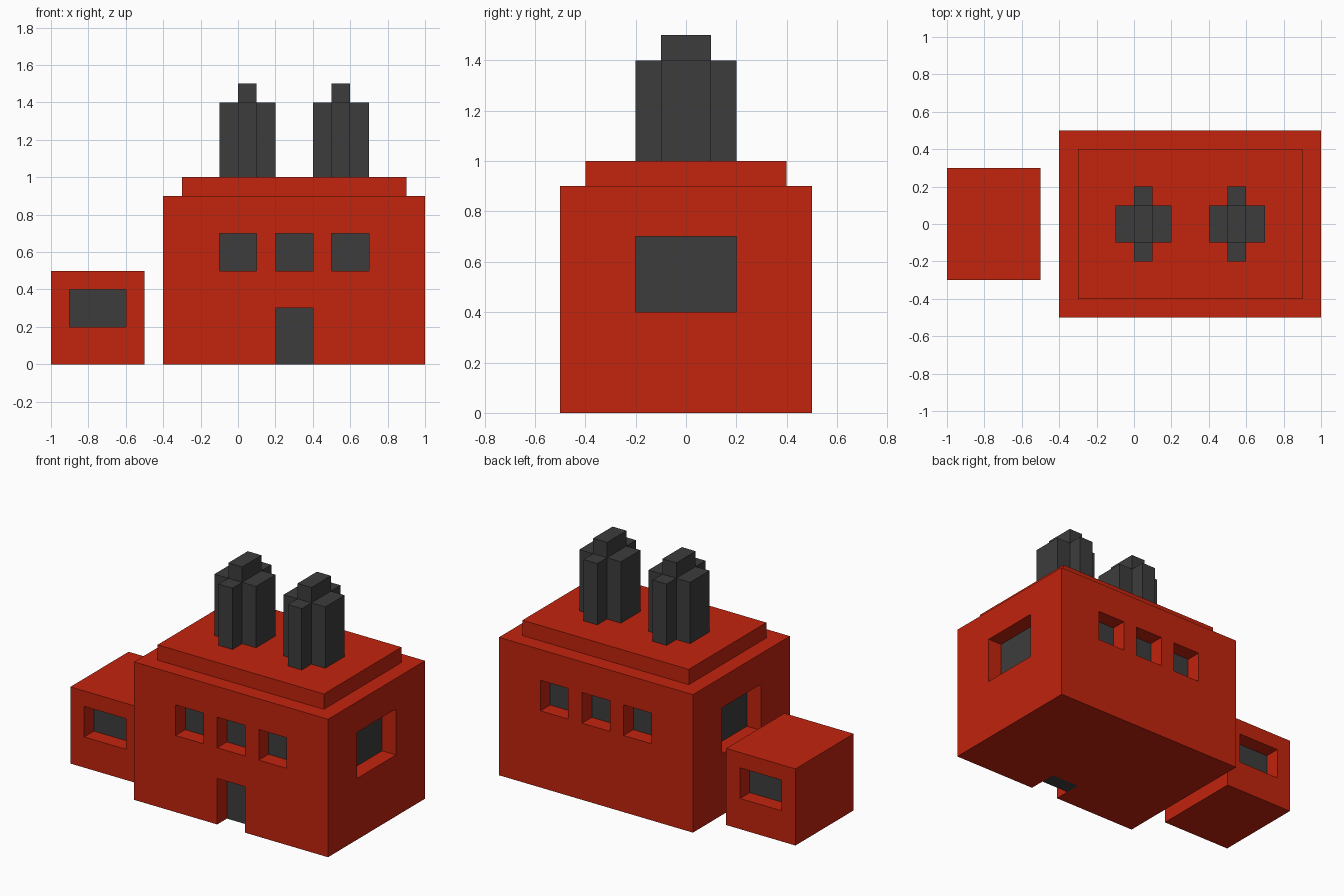
import bpy
import bmesh
from mathutils import Vector

cube = bpy.data.objects.get("Cube")
if cube:
    bpy.data.objects.remove(cube, do_unlink=True)


def material(name, rgb):
    mat = bpy.data.materials.new(name)
    mat.use_nodes = True
    mat.diffuse_color = (*rgb, 1)
    mat.node_tree.nodes["Principled BSDF"].inputs["Base Color"].default_value = (*rgb, 1)
    return mat


RED = material("brick red", (0.54, 0.017, 0.004))
GREY = material("dark grey", (0.046, 0.046, 0.046))


def boxes(name, extents, mat):
    """One object made of axis-aligned boxes given as (low corner, high corner)."""
    bm = bmesh.new()
    for lo, hi in extents:
        lo, hi = Vector(lo), Vector(hi)
        verts = bmesh.ops.create_cube(bm, size=1)["verts"]
        bmesh.ops.scale(bm, vec=hi - lo, verts=verts)
        bmesh.ops.translate(bm, vec=(lo + hi) / 2, verts=verts)
    mesh = bpy.data.meshes.new(name)
    bm.to_mesh(mesh)
    bm.free()
    mesh.materials.append(mat)
    obj = bpy.data.objects.new(name, mesh)
    bpy.context.collection.objects.link(obj)
    return obj


DEPTH = 0.1  # reveal depth, and thickness of the pane behind it


def opening(axis, wall, side, span, z0, z1):
    """Pocket and pane extents for an opening in the wall at axis = wall."""
    def extent(outer, inner, bottom):
        d = sorted((wall + side * outer, wall - side * inner))
        corners = []
        for i, z in enumerate((bottom, z1)):
            corners.append((d[i], span[i], z) if axis == "x" else (span[i], d[i], z))
        return tuple(corners)
    below = -0.05 if z0 == 0 else z0
    return extent(0.05, 2 * DEPTH, below), extent(-DEPTH, 2 * DEPTH, z0)


def cut(body, openings):
    """Carve the pockets out of the body and bake the result."""
    cutter = boxes(body.name + "_cutter", [o[0] for o in openings], RED)
    cutter.hide_render = True
    mod = body.modifiers.new("openings", "BOOLEAN")
    mod.operation = "DIFFERENCE"
    mod.solver = "EXACT"
    mod.object = cutter
    bpy.context.view_layer.update()
    graph = bpy.context.evaluated_depsgraph_get()
    baked = bpy.data.meshes.new_from_object(body.evaluated_get(graph))
    body.modifiers.clear()
    body.data = baked
    bpy.data.objects.remove(cutter, do_unlink=True)


# Main hall with three windows front and back, one on each end, and a front door
hall = boxes("main_hall", [((-0.4, -0.5, 0), (1, 0.5, 0.9))], RED)
long_windows = [opening("y", s * 0.5, s, (x, x + 0.2), 0.5, 0.7)
                for s in (-1, 1) for x in (-0.1, 0.2, 0.5)]
end_windows = [opening("x", wall, s, (-0.2, 0.2), 0.4, 0.7)
               for wall, s in ((1, 1), (-0.4, -1))]
door = opening("y", -0.5, -1, (0.2, 0.4), 0, 0.3)
cut(hall, long_windows + end_windows + [door])
boxes("hall_windows", [o[1] for o in long_windows + end_windows], GREY)
boxes("front_door", [door[1]], GREY)

# Raised roof slab
boxes("roof_slab", [((-0.3, -0.4, 0.9), (0.9, 0.4, 1))], RED)

# Detached annex with a window front and back
annex = boxes("annex", [((-1, -0.3, 0), (-0.5, 0.3, 0.5))], RED)
annex_windows = [opening("y", s * 0.3, s, (-0.9, -0.6), 0.2, 0.4) for s in (-1, 1)]
cut(annex, annex_windows)
boxes("annex_windows", [o[1] for o in annex_windows], GREY)

# Chimneys: a tall core with four lower arms in a cross
for name, x in (("right_chimney", 0), ("left_chimney", 0.5)):
    boxes(name, [
        ((x, -0.1, 1), (x + 0.1, 0.1, 1.5)),
        ((x - 0.1, -0.1, 1), (x, 0.1, 1.4)),
        ((x + 0.1, -0.1, 1), (x + 0.2, 0.1, 1.4)),
        ((x, -0.2, 1), (x + 0.1, -0.1, 1.4)),
        ((x, 0.1, 1), (x + 0.1, 0.2, 1.4)),
    ], GREY)
